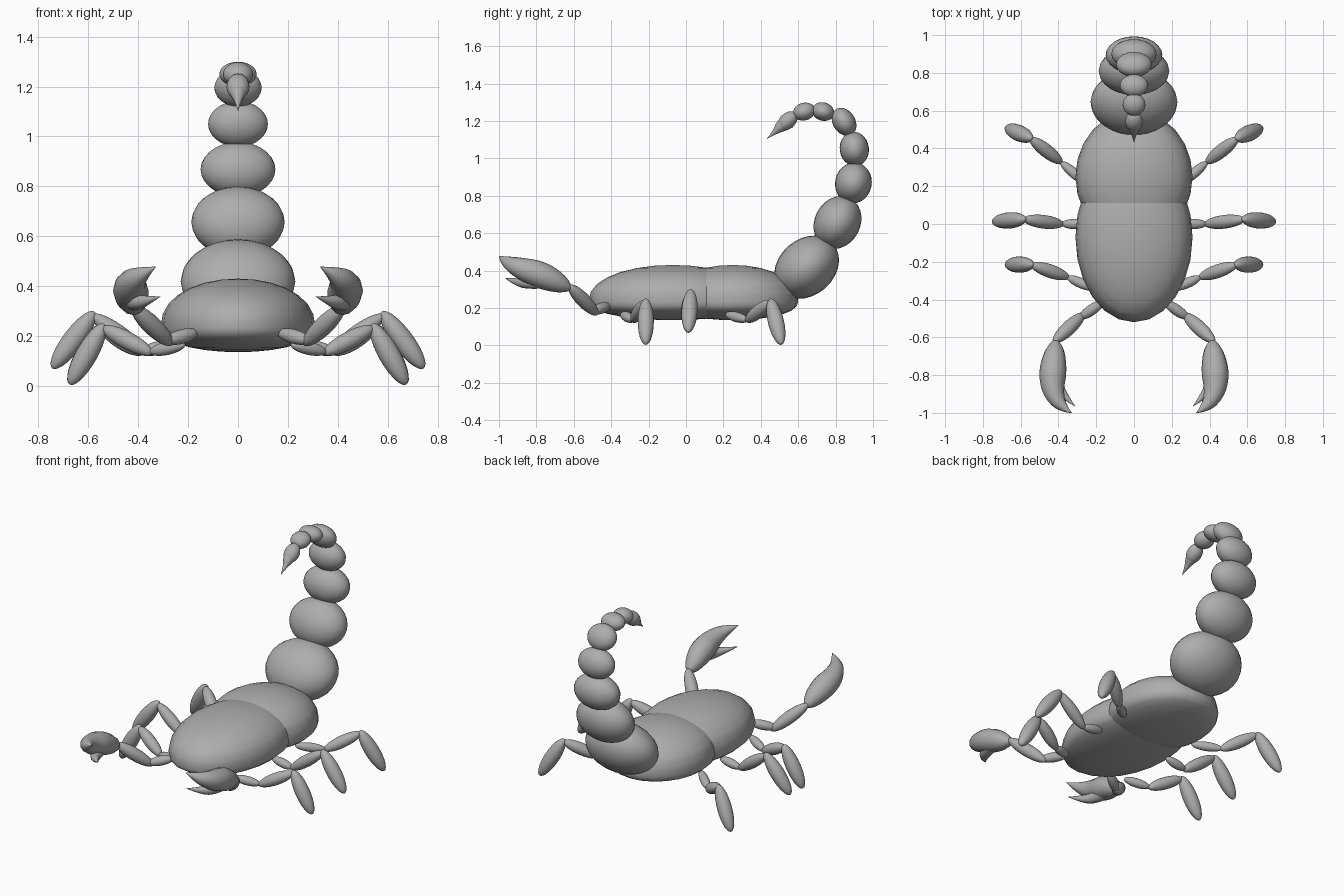
import bpy
from math import radians
from mathutils import Vector

cube = bpy.data.objects.get("Cube")
if cube:
    bpy.data.objects.remove(cube, do_unlink=True)

COLOUR = (0.42, 0.42, 0.42, 1)
grey = bpy.data.materials.new("shell grey")
grey.use_nodes = True
grey.diffuse_color = COLOUR
grey.node_tree.nodes["Principled BSDF"].inputs["Base Color"].default_value = COLOUR


def finish(name):
    ob = bpy.context.object
    ob.name = name
    ob.data.materials.append(grey)
    bpy.ops.object.shade_smooth()
    return ob


def ellipsoid(name, centre, semi, rotation=(0, 0, 0)):
    bpy.ops.mesh.primitive_uv_sphere_add(segments=24, ring_count=14, location=centre,
                                         rotation=rotation)
    bpy.context.object.scale = semi
    return finish(name)


def limb(name, a, b, radius):
    """Ellipsoid whose two poles are a and b."""
    a, b = Vector(a), Vector(b)
    turn = (b - a).to_track_quat('Z', 'Y').to_euler()
    return ellipsoid(name, (a + b) / 2, (radius, radius, (b - a).length / 2), turn)


def horn(name, path):
    """Smooth tapering tube through (x, y, z, radius) points."""
    curve = bpy.data.curves.new(name, 'CURVE')
    curve.dimensions = '3D'
    curve.bevel_depth = 1
    curve.bevel_resolution = 4
    curve.use_fill_caps = True
    spline = curve.splines.new('NURBS')
    spline.points.add(len(path) - 1)
    for point, (x, y, z, r) in zip(spline.points, path):
        point.co = (x, y, z, 1)
        point.radius = r
    spline.use_endpoint_u = True
    spline.order_u = 3
    spline.resolution_u = 6
    ob = bpy.data.objects.new(name, curve)
    bpy.context.collection.objects.link(ob)
    bpy.ops.object.select_all(action='DESELECT')
    ob.select_set(True)
    bpy.context.view_layer.objects.active = ob
    bpy.ops.object.convert(target='MESH')
    return finish(name)


# Body: two domes with a shallow, flatter underside
for name, y, length in (("front_body", -0.07, 0.45), ("rear_body", 0.25, 0.35)):
    body = ellipsoid(name, (0, y, 0.235), (0.31, length, 1))
    for v in body.data.vertices:
        height = abs(v.co.z) ** 0.88
        v.co.z = 0.195 * height if v.co.z > 0 else -0.1 * height

# Tail: y, z, half width, half thickness, half length, direction in degrees
tail = [
    (0.645, 0.418, 0.23, 0.15, 0.19, 42),
    (0.81, 0.657, 0.187, 0.122, 0.147, 62),
    (0.895, 0.868, 0.15, 0.098, 0.11, 78),
    (0.90, 1.05, 0.12, 0.078, 0.092, 98),
    (0.845, 1.195, 0.095, 0.06, 0.08, 122),
    (0.733, 1.25, 0.075, 0.049, 0.06, 165),
    (0.632, 1.25, 0.06, 0.047, 0.06, 195),
    (0.543, 1.2, 0.046, 0.042, 0.062, 222),
]
for i, (y, z, w, t, l, angle) in enumerate(tail, 1):
    ellipsoid(f"tail_segment_{i}", (0, y, z), (w, t, l), (radians(angle - 90), 0, 0))
horn("stinger", [(0, 0.55, 1.2, 0.04), (0, 0.51, 1.175, 0.036),
                 (0, 0.475, 1.14, 0.012), (0, 0.433, 1.105, 0.001)])

# Legs: joints from the body outwards
legs = {
    "front": [(0.22, -0.34, 0.165), (0.355, -0.28, 0.135), (0.545, -0.215, 0.235), (0.675, -0.215, 0.005)],
    "middle": [(0.25, 0.0, 0.165), (0.385, 0.0, 0.14), (0.585, 0.025, 0.285), (0.745, 0.012, 0.07)],
    "rear": [(0.26, 0.22, 0.165), (0.39, 0.33, 0.135), (0.55, 0.455, 0.235), (0.675, 0.51, 0.005)],
}
arm = [(0.16, -0.41, 0.215), (0.29, -0.5, 0.18), (0.425, -0.625, 0.32)]
parts = (("hip", 0.027), ("thigh", 0.036), ("shin", 0.043))

for side, s in (("left", 1), ("right", -1)):
    def flip(p):
        return (s * p[0], *p[1:])

    for place, joints in legs.items():
        for (part, radius), a, b in zip(parts, joints, joints[1:]):
            # Each part starts slightly inside the one before it
            start = Vector(a).lerp(Vector(b), -0.06)
            limb(f"{side}_{place}_leg_{part}", flip(start), flip(b), radius)

    # Pincer arm and claw with two inward curving fingers
    limb(f"{side}_arm_base", flip(arm[0]), flip(arm[1]), 0.029)
    limb(f"{side}_arm", flip((0.265, -0.475, 0.165)), flip(arm[2]), 0.038)
    claw = [(0.415, -0.61, 0.30, 0.004), (0.415, -0.64, 0.315, 0.045),
            (0.43, -0.77, 0.375, 0.076), (0.432, -0.88, 0.41, 0.06),
            (0.39, -0.965, 0.447, 0.033), (0.33, -1.0, 0.477, 0.001)]
    finger = [(0.43, -0.75, 0.345, 0.04), (0.415, -0.84, 0.335, 0.036),
              (0.375, -0.905, 0.338, 0.022), (0.312, -0.965, 0.358, 0.001)]
    horn(f"{side}_claw", [flip(p) for p in claw])
    horn(f"{side}_claw_finger", [flip(p) for p in finger])
